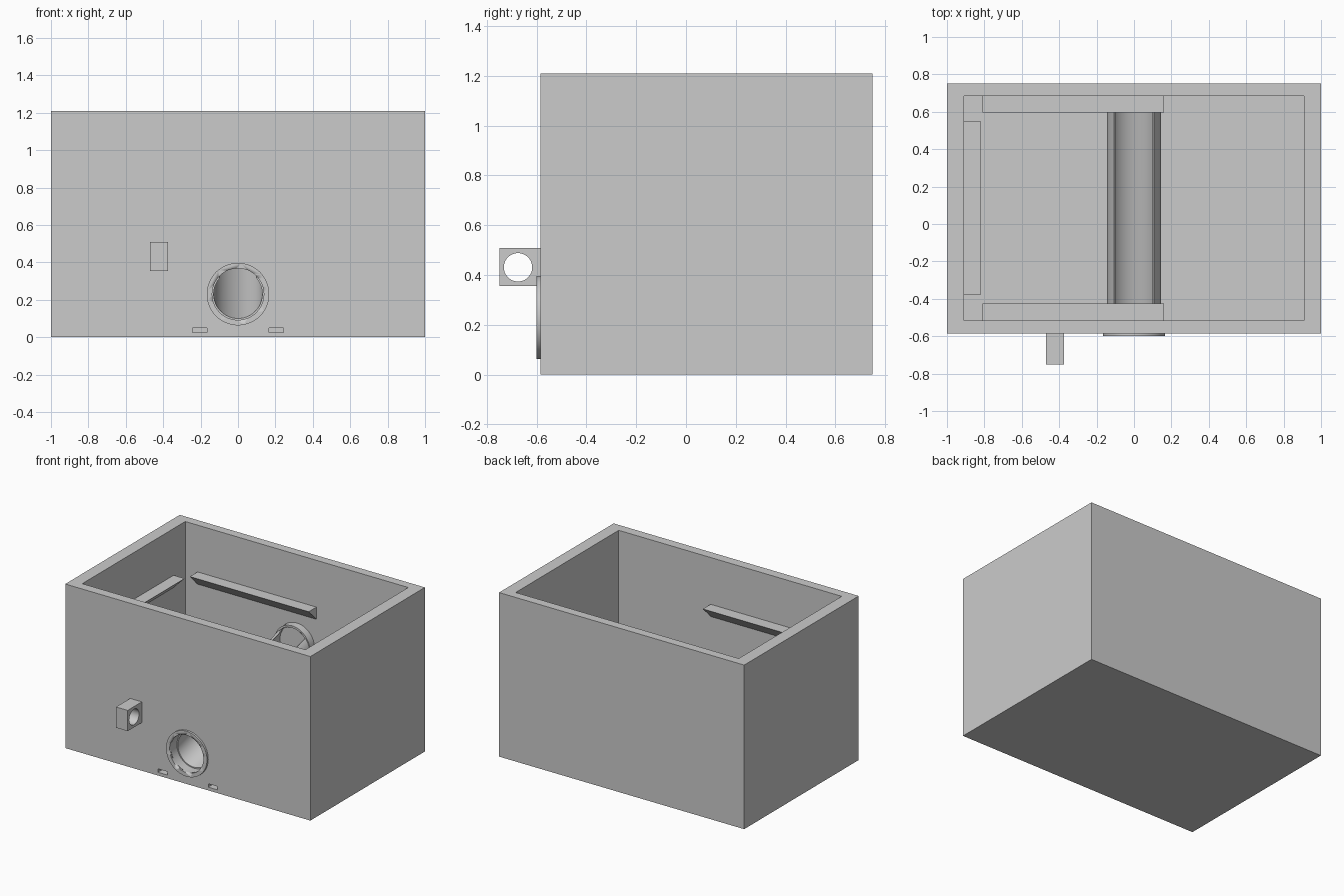
import bpy, bmesh
from math import sin, cos, pi, radians
from mathutils import Vector

cube = bpy.data.objects.get("Cube")
if cube:
    bpy.data.objects.remove(cube, do_unlink=True)

grey = bpy.data.materials.new("plain grey")
grey.use_nodes = True
grey.diffuse_color = (0.6, 0.6, 0.6, 1)
grey.node_tree.nodes["Principled BSDF"].inputs["Base Color"].default_value = (0.6, 0.6, 0.6, 1)


def prism(name, points, sweep, smooth=False):
    """Extrude a closed outline along a vector."""
    bm = bmesh.new()
    face = bm.faces.new([bm.verts.new(p) for p in points])
    ext = bmesh.ops.extrude_face_region(bm, geom=[face], use_keep_orig=True)
    moved = [g for g in ext["geom"] if isinstance(g, bmesh.types.BMVert)]
    bmesh.ops.translate(bm, verts=moved, vec=Vector(sweep))
    bmesh.ops.recalc_face_normals(bm, faces=bm.faces)
    mesh = bpy.data.meshes.new(name)
    bm.to_mesh(mesh)
    bm.free()
    mesh.materials.append(grey)
    obj = bpy.data.objects.new(name, mesh)
    bpy.context.collection.objects.link(obj)
    if smooth:
        bpy.ops.object.select_all(action='DESELECT')
        obj.select_set(True)
        bpy.context.view_layer.objects.active = obj
        bpy.ops.object.shade_smooth_by_angle(angle=radians(30))
    return obj


def block(name, x0, x1, y0, y1, z0, z1):
    return prism(name, [(x0, y0, z0), (x1, y0, z0), (x1, y1, z0), (x0, y1, z0)], (0, 0, z1 - z0))


def arc(radius, y, z, start, end, steps):
    """Points on an upright arc facing the front, angles measured from the top."""
    angles = [start + (end - start) * i / steps for i in range(steps + 1)]
    return [(radius * sin(a), y, z + radius * cos(a)) for a in angles]


def disc(name, radius, y0, y1, z):
    return prism(name, arc(radius, y0, z, 0, 2 * pi, 64)[:-1], (0, y1 - y0, 0), True)


def cut(target, cutter):
    mod = target.modifiers.new("cut", 'BOOLEAN')
    mod.operation = 'DIFFERENCE'
    mod.solver = 'EXACT'
    mod.object = cutter
    cutter.hide_render = True
    cutter.hide_set(True)


FRONT, BACK = -0.585, 0.75
IN_X, IN_FRONT, IN_BACK = 0.91, -0.515, 0.685
HOLE_Z, HIGH_Z = 0.23, 0.56

# Open box with the round outlet and two small slots
box = block("box", -1, 1, FRONT, BACK, 0, 1.21)
cut(box, block("cavity_cutter", -IN_X, IN_X, IN_FRONT, IN_BACK, 0.075, 1.4))
outlet = disc("outlet_cutter", 0.138, -0.7, -0.45, HOLE_Z)
cut(box, outlet)
for side, x in (("right", -0.205), ("left", 0.205)):
    cut(box, block(side + "_slot_cutter", x - 0.038, x + 0.038, -0.7, -0.53, 0.024, 0.049))

# Raised rim around the outlet
rim = disc("outlet_rim", 0.167, -0.6, FRONT, HOLE_Z)
cut(rim, outlet)

# Sloping open-topped chute from the back wall to the outlet
opening = radians(48)
outline = (arc(0.145, IN_FRONT, HOLE_Z, opening, 2 * pi - opening, 40)
           + arc(0.13, IN_FRONT, HOLE_Z, 2 * pi - opening, opening, 40))
prism("chute", outline, (0, IN_BACK - IN_FRONT, HIGH_Z - HOLE_Z), True)

# Collar at the upper end of the chute
collar = disc("chute_collar", 0.145, 0.63, IN_BACK, HIGH_Z)
cut(collar, disc("collar_cutter", 0.13, 0.5, IN_BACK - 0.01, HIGH_Z))

# Wedge ledges inside the walls
TOP, DEPTH = 0.865, 0.09
for name, y, d in (("front_ledge", IN_FRONT, DEPTH), ("back_ledge", IN_BACK, -DEPTH)):
    prism(name, [(-0.81, y, TOP), (-0.81, y + d, TOP), (-0.81, y, TOP - DEPTH)], (0.97, 0, 0))
prism("right_ledge", [(-IN_X, -0.38, TOP), (DEPTH - IN_X, -0.38, TOP),
                      (-IN_X, -0.38, TOP - DEPTH)], (0, 0.93, 0))

# Drilled lug on the front
lug = block("lug", -0.47, -0.375, -0.75, FRONT, 0.355, 0.508)
ring = [(-0.6, -0.675 + 0.057 * cos(a * pi / 24), 0.431 + 0.057 * sin(a * pi / 24)) for a in range(48)]
cut(lug, prism("lug_hole_cutter", ring, (0.4, 0, 0), True))
